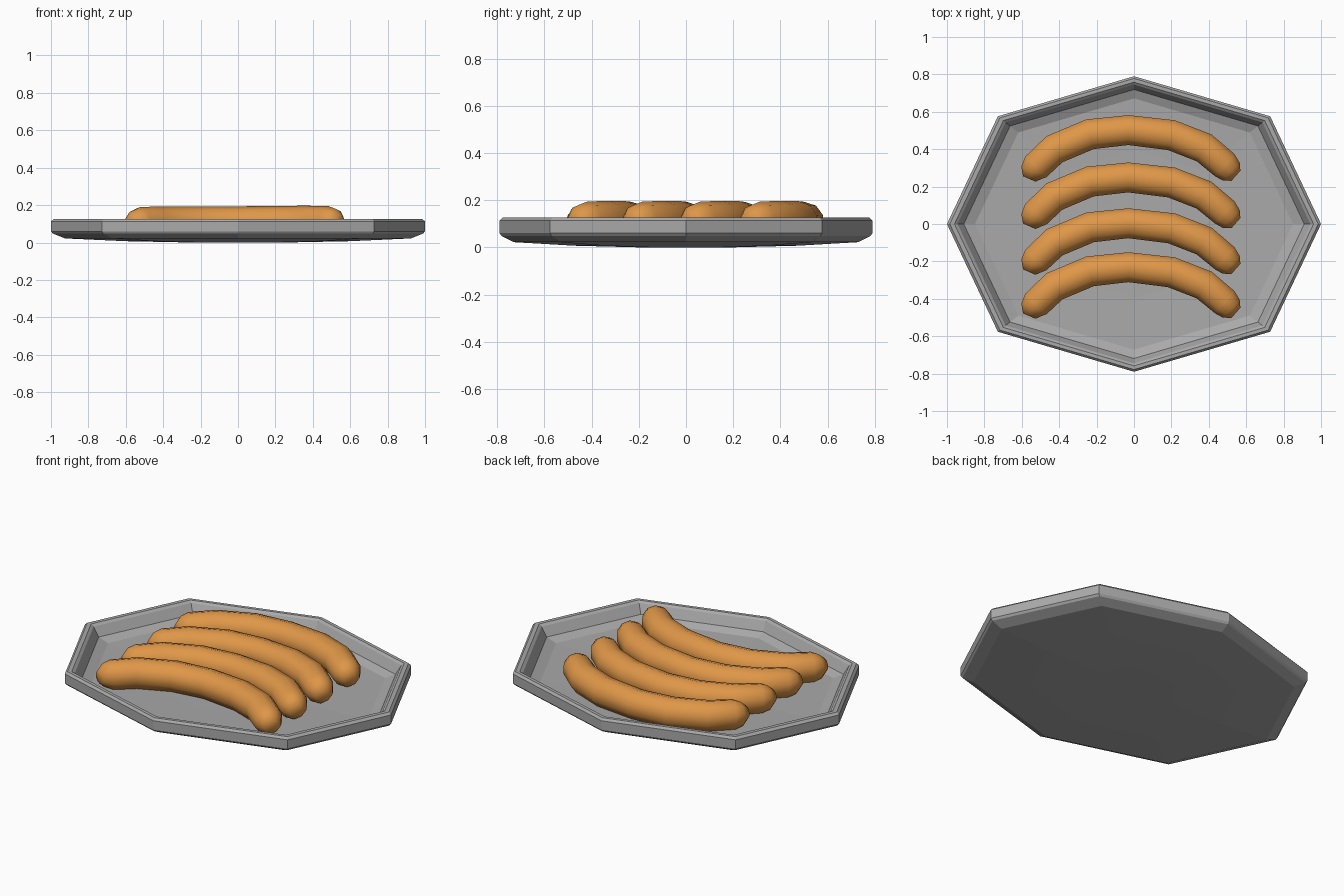
import bpy, bmesh, math
from mathutils import Vector

if "Cube" in bpy.data.objects:
    bpy.data.objects.remove(bpy.data.objects["Cube"])


def material(name, rgb):
    m = bpy.data.materials.new(name)
    m.diffuse_color = (*rgb, 1)
    m.use_nodes = True
    m.node_tree.nodes["Principled BSDF"].inputs["Base Color"].default_value = m.diffuse_color
    return m


def skin(name, rings, mat, smooth_angle=None):
    """Bridge a list of equal-length point rings and cap both ends."""
    bm = bmesh.new()
    loops = [[bm.verts.new(p) for p in r] for r in rings]
    n = len(loops[0])
    for a, b in zip(loops, loops[1:]):
        for i in range(n):
            j = (i + 1) % n
            bm.faces.new((a[i], a[j], b[j], b[i]))
    bm.faces.new(loops[0])
    bm.faces.new(loops[-1])
    bmesh.ops.recalc_face_normals(bm, faces=bm.faces)
    me = bpy.data.meshes.new(name)
    bm.to_mesh(me)
    bm.free()
    me.materials.append(mat)
    ob = bpy.data.objects.new(name, me)
    bpy.context.collection.objects.link(ob)
    if smooth_angle:
        bpy.ops.object.select_all(action='DESELECT')
        ob.select_set(True)
        bpy.context.view_layer.objects.active = ob
        bpy.ops.object.shade_smooth_by_angle(angle=math.radians(smooth_angle))
    return ob


grey = material("tray grey", (0.40, 0.40, 0.40))
orange = material("sausage orange", (0.74, 0.31, 0.065))

# Tray: stretched octagon swept through a profile of (scale, height)
octagon = [(1, 0), (.728, .576), (0, .79), (-.728, .576),
           (-1, 0), (-.728, -.576), (0, -.79), (.728, -.576)]
profile = [(.25, 0), (.6, .007), (.925, .022), (.99, .048), (1, .06),
           (1, .113), (.985, .126), (.96, .126), (.943, .115),
           (.91, .062), (.85, .042), (.5, .034), (.2, .032)]
skin("tray", [[(x * s, y * s, z) for x, y in octagon] for s, z in profile], grey)

# Sausages: bent tubes with rounded ends, each station is (x, y, radius)
path = [(-.560, .241, .038), (-.545, .275, .069), (-.525, .305, .083),
        (-.425, .400, .086), (-.235, .480, .086), (-.03, .502, .084),
        (.2, .475, .086), (.375, .407, .086), (.485, .315, .083),
        (.520, .280, .069), (.545, .258, .038)]
SIDES = 10


def sausage(name, dy):
    rings = []
    for k, (x, y, r) in enumerate(path):
        a, b = path[max(k - 1, 0)], path[min(k + 1, len(path) - 1)]
        t = Vector((b[0] - a[0], b[1] - a[1])).normalized()
        z = .109 + .005 * x
        ring = []
        for i in range(SIDES):
            u = 2 * math.pi * (i + .5) / SIDES
            c, s = math.cos(u) * r, math.sin(u) * r
            ring.append((x - t.y * c, y + dy + t.x * c, z + s))
        rings.append(ring)
    skin(name, rings, orange, 60)


for i, dy in enumerate((0, -.253, -.498, -.733)):
    sausage(f"sausage_{i + 1}", dy)
